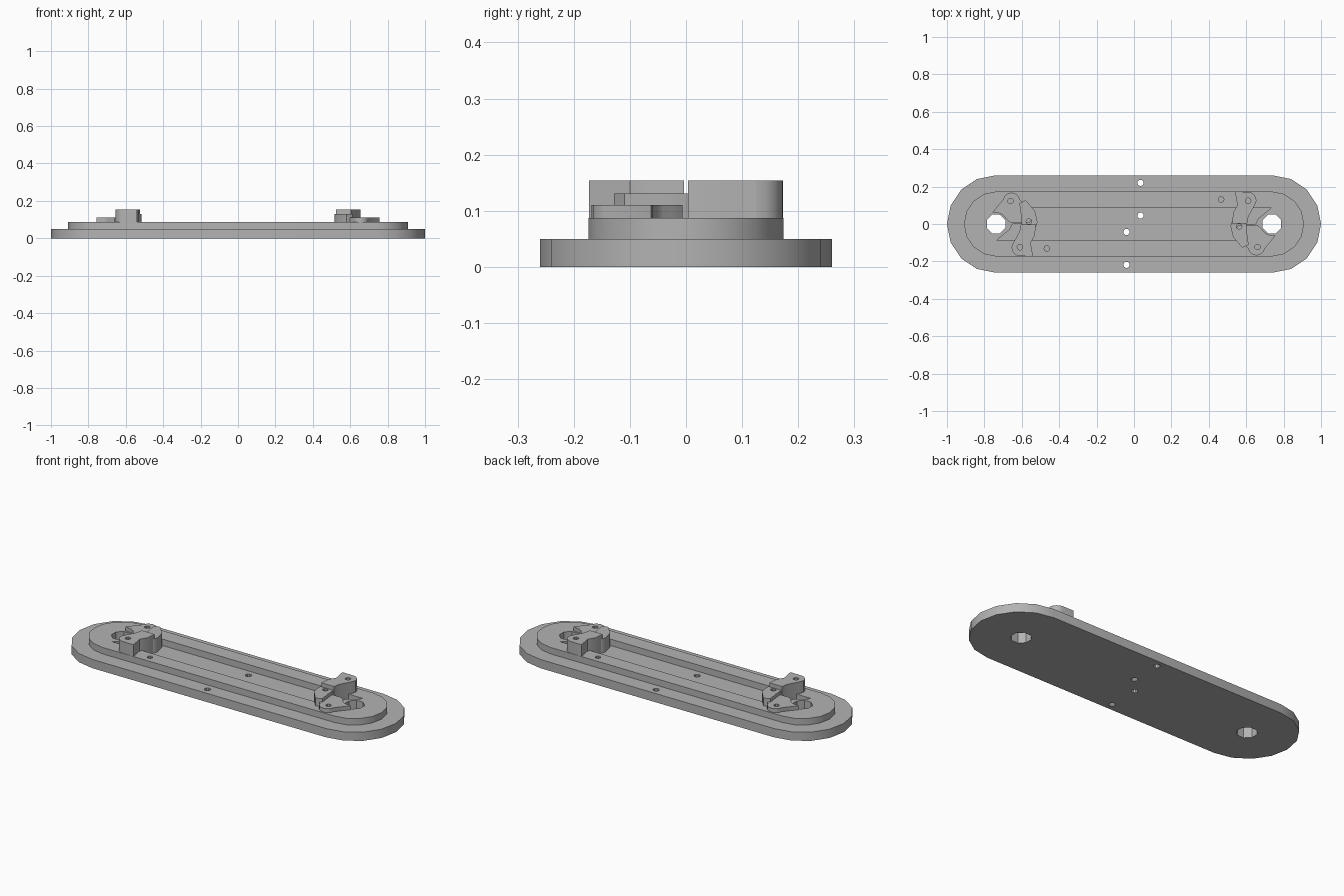
import bpy, bmesh
from math import sin, cos, pi
from mathutils import Matrix

cube = bpy.data.objects.get("Cube")
if cube:
    bpy.data.objects.remove(cube, do_unlink=True)

grey = bpy.data.materials.new("plain grey")
grey.use_nodes = True
grey.diffuse_color = (0.45, 0.45, 0.45, 1)
grey.node_tree.nodes["Principled BSDF"].inputs["Base Color"].default_value = (0.45, 0.45, 0.45, 1)


def arc(x, y, r, start, end, n):
    return [(x + r * cos(start + (end - start) * i / n),
             y + r * sin(start + (end - start) * i / n)) for i in range(n + 1)]


def circle(x, y, r, n, turn=0):
    return arc(x, y, r, turn, turn + 2 * pi, n)[:-1]


def stadium(x, r, n=8):
    return arc(x, 0, r, -pi / 2, pi / 2, n) + arc(-x, 0, r, pi / 2, 3 * pi / 2, n)


def prism(name, outline, z0, z1):
    """Extrude a flat outline between two heights."""
    bm = bmesh.new()
    face = bm.faces.new([bm.verts.new((x, y, z0)) for x, y in outline])
    top = bmesh.ops.extrude_face_region(bm, geom=[face])["geom"]
    bmesh.ops.translate(bm, vec=(0, 0, z1 - z0),
                        verts=[v for v in top if isinstance(v, bmesh.types.BMVert)])
    bmesh.ops.recalc_face_normals(bm, faces=bm.faces)
    mesh = bpy.data.meshes.new(name)
    bm.to_mesh(mesh)
    bm.free()
    mesh.materials.append(grey)
    obj = bpy.data.objects.new(name, mesh)
    bpy.context.collection.objects.link(obj)
    return obj


def cut(obj, outline, z0, z1):
    """Subtract a prism from a part."""
    cutter = prism("cutter", outline, z0, z1)
    cutter.hide_render = True
    mod = obj.modifiers.new("cut", "BOOLEAN")
    mod.operation, mod.solver, mod.object = "DIFFERENCE", "EXACT", cutter
    bpy.context.view_layer.objects.active = obj
    bpy.ops.object.modifier_apply(modifier=mod.name)
    bpy.data.objects.remove(cutter, do_unlink=True)


def turned(points):
    return [(-x, -y) for x, y in points]


BASE, TIER, LOW, MID, TALL = 0.05, 0.087, 0.11, 0.131, 0.154
FLOOR = BASE - 0.005

# Base plate and raised tier
base = prism("base_plate", stadium(0.74, 0.26), 0, BASE)
tier = prism("raised_tier", stadium(0.735, 0.174), FLOOR, TIER)

# Long recess with a tongue running towards each end hole
tongue = [(0.5, 0.088), (0.735, 0.088), (0.665, 0.03), (0.65, 0.0), (0.5, 0.0)]
cut(tier, [(-0.57, -0.088), (0.57, -0.088), (0.57, 0.088), (-0.57, 0.088)], 0, 0.2)
for shape in (tongue, turned(tongue)):
    cut(tier, shape, 0, 0.2)

# End holes, screw holes in the plate and blind holes in the tier
for side in (-1, 1):
    for part in (base, tier):
        cut(part, circle(side * 0.737, 0, 0.054, 8, pi / 8), -0.1, 0.2)
    cut(tier, circle(side * 0.466, side * 0.131, 0.015, 10), 0.06, 0.2)
for x, y in ((0.035, 0.22), (0.035, 0.045), (-0.04, -0.043), (-0.04, -0.218)):
    cut(base, circle(x, y, 0.017, 10), -0.1, 0.2)

# Three-step bracket outlines for the left end
tall = ([(0.605, 0.004), (0.612, 0.04), (0.645, 0.10)]
        + arc(0.608, 0.125, 0.047, 0, pi / 2, 4)
        + [(0.54, 0.173), (0.553, 0.10), (0.53, 0.06), (0.525, 0.004)])
mid = (arc(0.559, -0.011, 0.043, 0.25, pi + 0.4, 8)
       + [(0.53, -0.07), (0.58, -0.128), (0.613, -0.11), (0.604, -0.05)])
low = ([(0.525, -0.045)] + arc(0.655, -0.123, 0.045, pi + 0.2, 2 * pi - 0.2, 8)
       + [(0.757, -0.062)] + arc(0.737, 0, 0.06, -1.5, -2.7, 4)
       + [(0.66, -0.006), (0.56, -0.006)])

# Brackets at both ends, the second turned half a circle
steps = (("tall_block", tall, TALL, (0.61, 0.124)),
         ("middle_step", mid, MID, (0.562, -0.013)),
         ("low_plate", low, LOW, (0.66, -0.123)))
for end, turn in (("left", False), ("right", True)):
    for name, outline, top, hole in steps:
        shape, (hx, hy) = (turned(outline), (-hole[0], -hole[1])) if turn else (outline, hole)
        part = prism(f"{end}_{name}", shape, FLOOR, top)
        cut(part, circle(hx, hy, 0.015, 10), top - 0.04, top + 0.1)

# Smooth gentle curves, keep corners sharp
bpy.ops.object.select_all(action="DESELECT")
for obj in bpy.context.collection.objects:
    if obj.type == "MESH" and grey.name in obj.data.materials:
        obj.select_set(True)
        bpy.context.view_layer.objects.active = obj
bpy.ops.object.shade_smooth_by_angle(angle=pi / 6)
